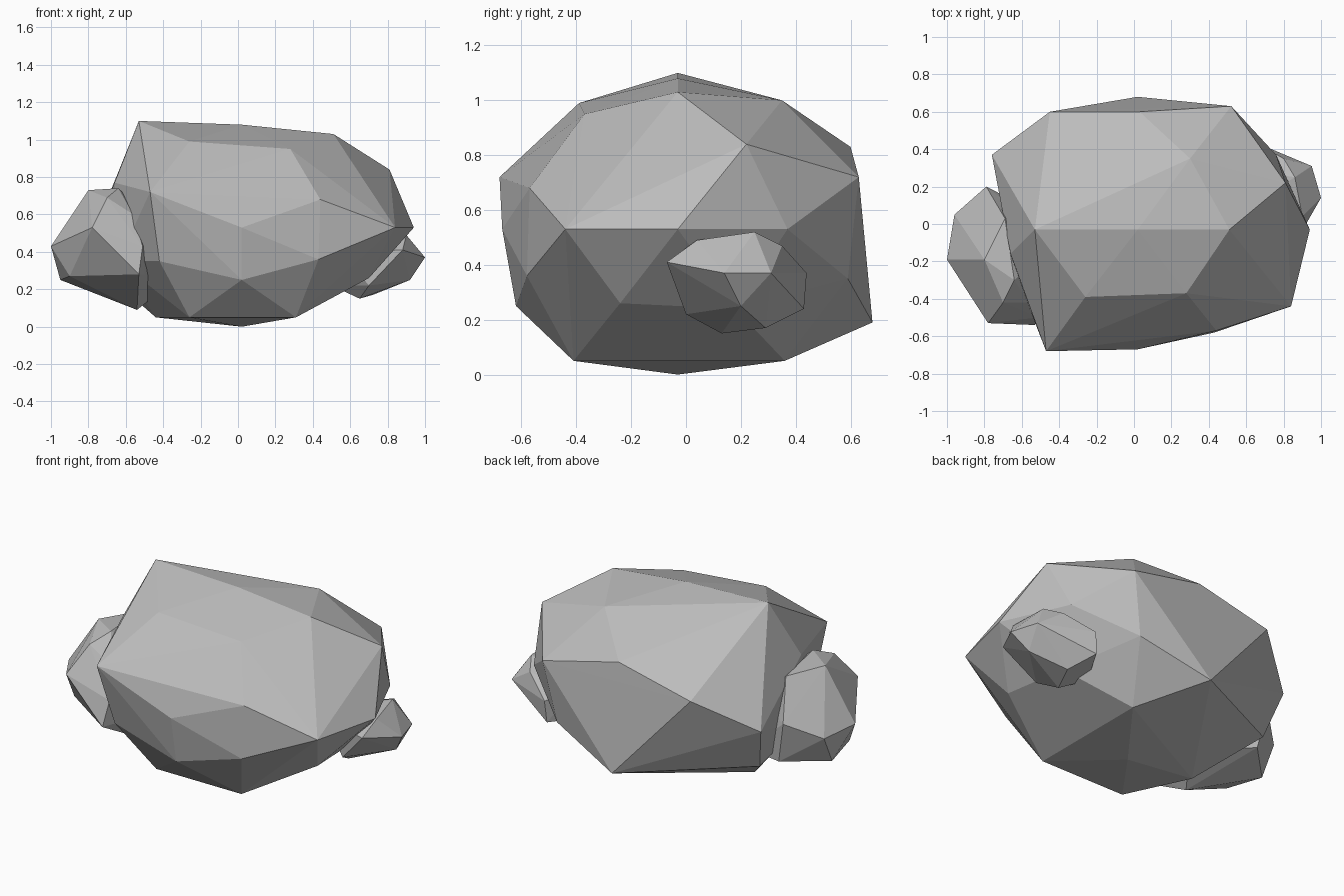
import bpy
import bmesh

default_cube = bpy.data.objects.get("Cube")
if default_cube:
    bpy.data.objects.remove(default_cube, do_unlink=True)

# Plain grey stone material shared by every rock
stone = bpy.data.materials.new("grey_stone")
stone.use_nodes = True
stone_colour = (0.5, 0.5, 0.5, 1)
stone.diffuse_color = stone_colour
shader = stone.node_tree.nodes["Principled BSDF"]
shader.inputs["Base Color"].default_value = stone_colour
shader.inputs["Roughness"].default_value = 0.9


def faceted_rock(name, corners):
    """Wrap a flat-shaded convex skin around the chiselled corners."""
    bm = bmesh.new()
    for corner in corners:
        bm.verts.new(corner)
    hull = bmesh.ops.convex_hull(bm, input=bm.verts[:])
    buried = {v for v in hull["geom_interior"] + hull["geom_unused"]
              if isinstance(v, bmesh.types.BMVert)}
    bmesh.ops.delete(bm, geom=list(buried), context="VERTS")
    bmesh.ops.recalc_face_normals(bm, faces=bm.faces[:])
    mesh = bpy.data.meshes.new(name)
    bm.to_mesh(mesh)
    bm.free()
    mesh.materials.append(stone)
    rock = bpy.data.objects.new(name, mesh)
    bpy.context.collection.objects.link(rock)
    return rock


# Main boulder, described layer by layer from the crown to the base
crown = [(-.53, -.03, 1.1), (.02, -.03, 1.08), (.51, -.03, 1.03),
         (-.26, -.39, .99), (.28, -.37, .95), (.3, .35, 1)]
shoulder = [(.81, .22, .84), (.03, .6, .83), (.52, .63, .72),
            (-.45, .6, .72), (-.47, -.68, .72), (.44, -.57, .68),
            (-.66, -.16, .77)]
waist = [(.94, -.03, .53), (.84, -.44, .53), (.02, -.67, .53),
         (.76, .37, .53), (-.76, .37, .53), (-.64, -.24, .35)]
skirt = [(.43, -.58, .36), (-.42, -.58, .35), (.45, .59, .35),
         (.02, -.62, .25), (.7, -.24, .26), (.66, .18, .24),
         (-.69, .28, .27), (.02, .68, .19)]
base = [(.31, -.41, .05), (-.26, -.41, .05), (.31, .36, .05),
        (-.44, -.03, .05), (.02, -.03, 0)]
faceted_rock("main_boulder", crown + shoulder + waist + skirt + base)

# Medium stone leaning on the right flank, its root sunk into the boulder
medium_top = [(-.8, -.19, .73), (-.64, -.3, .74), (-.69, .03, .72),
              (-.7, -.42, .69), (-.56, -.42, .6)]
medium_sides = [(-.78, -.53, .53), (-.79, .2, .52), (-1, -.19, .43),
                (-.96, .05, .42), (-.95, -.04, .25), (-.9, -.28, .27),
                (-.53, -.54, .28)]
medium_base = [(-.74, .17, .27), (-.54, -.2, .09)]
medium_root = [(-.51, -.5, .43), (-.5, -.46, .28), (-.4, -.1, .5),
               (-.4, 0, .2)]
faceted_rock("medium_stone",
             medium_top + medium_sides + medium_base + medium_root)

# Small stone leaning on the left flank, its root sunk into the boulder
small_top = [(.86, .25, .52), (.9, .04, .49), (.8, .35, .47), (.88, -.07, .41)]
small_sides = [(1, .14, .37), (.95, .31, .37), (.64, .44, .37),
               (.92, .2, .25), (.63, .43, .24)]
small_base = [(.7, 0, .22), (.72, .29, .17), (.65, .13, .15)]
small_root = [(.55, .05, .4), (.55, .3, .4), (.5, .2, .22)]
faceted_rock("small_stone", small_top + small_sides + small_base + small_root)
